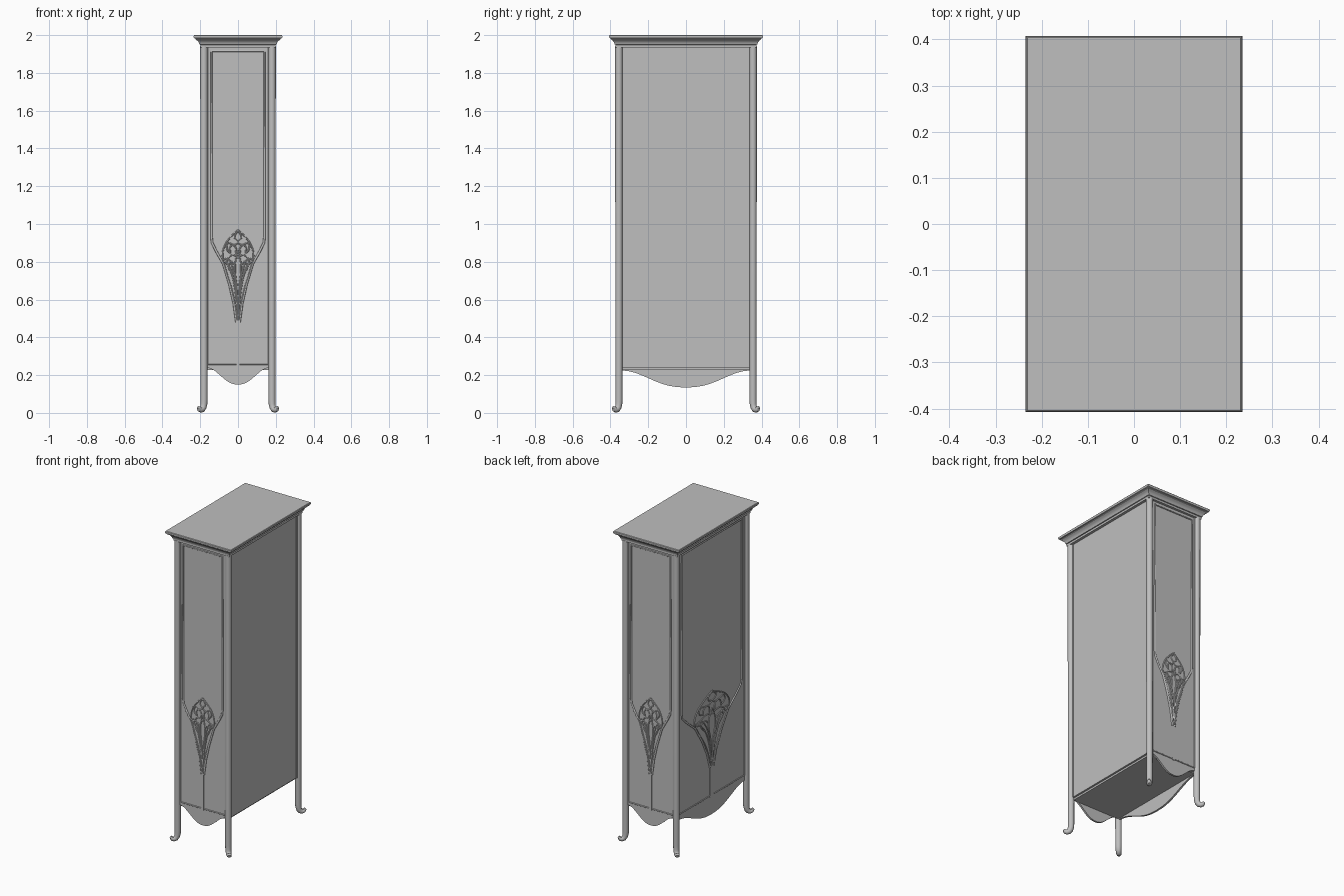
import bpy, bmesh, math
from mathutils import Matrix, Vector

if "Cube" in bpy.data.objects:
    bpy.data.objects.remove(bpy.data.objects["Cube"], do_unlink=True)

grey = bpy.data.materials.new("plain grey")
grey.use_nodes = True
grey.diffuse_color = (0.52, 0.52, 0.52, 1)
grey.node_tree.nodes["Principled BSDF"].inputs["Base Color"].default_value = grey.diffuse_color

HX, HY = 0.182, 0.357        # half sizes of the cabinet body
FLOOR, TOP = 0.24, 1.945     # body bottom and top


def finish(obj, smooth=True):
    obj.data.materials.clear()
    obj.data.materials.append(grey)
    bpy.ops.object.select_all(action="DESELECT")
    obj.select_set(True)
    bpy.context.view_layer.objects.active = obj
    if obj.type == "CURVE":
        bpy.ops.object.convert(target="MESH")
    if smooth:
        bpy.ops.object.shade_smooth_by_angle(angle=math.radians(35))
    return bpy.context.object


def mesh_object(name, bm):
    bmesh.ops.recalc_face_normals(bm, faces=bm.faces)
    mesh = bpy.data.meshes.new(name)
    bm.to_mesh(mesh)
    bm.free()
    obj = bpy.data.objects.new(name, mesh)
    bpy.context.collection.objects.link(obj)
    return finish(obj)


def box(name, low, high):
    bm = bmesh.new()
    bmesh.ops.create_cube(bm, size=1)
    low, high = Vector(low), Vector(high)
    for v in bm.verts:
        v.co = Vector((low[i] + (v.co[i] + 0.5) * (high[i] - low[i]) for i in range(3)))
    return mesh_object(name, bm)


def plate(name, outline, depth, thick, turn):
    """Flat outline in (u, z), extruded outwards by thick and turned to its side."""
    bm = bmesh.new()
    face = bm.faces.new([bm.verts.new((u, -depth, z)) for u, z in outline])
    new = bmesh.ops.extrude_face_region(bm, geom=[face])["geom"]
    bmesh.ops.translate(bm, vec=(0, -thick, 0),
                        verts=[g for g in new if isinstance(g, bmesh.types.BMVert)])
    bm.transform(turn)
    return mesh_object(name, bm)


def tubes(name, strokes, radius, turn=Matrix(), curved=True):
    """Round strokes; each is (points, radius factors or None, closed)."""
    data = bpy.data.curves.new(name, "CURVE")
    data.dimensions = "3D"
    data.bevel_depth = radius
    data.bevel_resolution = 2 if curved else 4
    data.resolution_u = 6
    data.use_fill_caps = True
    for points, factors, closed in strokes:
        spline = data.splines.new("BEZIER" if curved else "POLY")
        items = spline.bezier_points if curved else spline.points
        items.add(len(points) - 1)
        for i, (item, p) in enumerate(zip(items, points)):
            p = turn @ Vector(p)
            item.co = p if curved else (*p, 1)
            item.radius = factors[i] if factors else 1
            if curved:
                item.handle_left_type = item.handle_right_type = "AUTO"
        spline.use_cyclic_u = closed
    obj = bpy.data.objects.new(name, data)
    bpy.context.collection.objects.link(obj)
    return finish(obj)


# Cabinet body and the bottom rim
box("body", (-HX, -HY, FLOOR), (HX, HY, TOP))
box("bottom_rim", (-HX + 0.012, -HY + 0.012, FLOOR - 0.012), (HX - 0.012, HY - 0.012, FLOOR))

# Moulded cornice: stacked rectangles, as (overhang, height)
bm = bmesh.new()
rings = []
for out, z in [(0, 1.935), (0, 1.948), (0.005, 1.95), (0.008, 1.96), (0.015, 1.97),
               (0.026, 1.977), (0.026, 1.981), (0.033, 1.984), (0.036, 1.99),
               (0.035, 1.997), (0.032, 2.0)]:
    x, y = 0.199 + out, 0.372 + out
    rings.append([bm.verts.new((sx * x, sy * y, z))
                  for sx, sy in ((-1, -1), (1, -1), (1, 1), (-1, 1))])
for a, b in zip(rings, rings[1:]):
    for i in range(4):
        j = (i + 1) % 4
        bm.faces.new((a[i], a[j], b[j], b[i]))
bm.faces.new(rings[0])
bm.faces.new(rings[-1])
mesh_object("cornice", bm)

# Round legs, ending in feet that curl outwards on the diagonal
FOOT = [(0, 1.94, 1), (0, 0.07, 0.95), (0.001, 0.045, 0.9), (0.005, 0.03, 0.85),
        (0.013, 0.019, 0.8), (0.023, 0.016, 0.75), (0.032, 0.019, 0.7),
        (0.036, 0.026, 0.6), (0.033, 0.032, 0.45)]
for sx, side in ((-1, "right"), (1, "left")):
    for sy, end in ((-1, "front"), (1, "back")):
        path = [(sx * (0.18 + d * 0.71), sy * (0.355 + d * 0.71), z) for d, z, r in FOOT]
        tubes(f"{end}_{side}_leg", [(path, [r for d, z, r in FOOT], False)], 0.02, curved=False)

# Carved strokes on one half of a decorated side, in (u, z)
BEAD = [(0.008, 0.48), (0.022, 0.58), (0.045, 0.68), (0.078, 0.79), (0.115, 0.855), (0.137, 0.9)]
ARCH = [(0.005, 0.5), (0.03, 0.64), (0.066, 0.76), (0.082, 0.83), (0.068, 0.89), (0.035, 0.935), (0, 0.968)]
HALF_STROKES = [
    [(0.003, 0.49), (0.012, 0.66), (0.03, 0.77), (0.055, 0.815), (0.08, 0.81)],
    [(0.002, 0.52), (0.006, 0.66), (0.016, 0.77), (0.008, 0.83), (0, 0.86)],
    [(0.005, 0.56), (0.024, 0.7), (0.045, 0.77), (0.07, 0.8)],
    [(0, 0.82), (0.025, 0.835), (0.05, 0.822), (0.062, 0.79)],
    [(0.012, 0.84), (0.015, 0.88), (0.036, 0.885), (0.042, 0.845)],
    [(0.042, 0.845), (0.06, 0.87), (0.055, 0.905)],
    [(0, 0.905), (0.018, 0.93), (0, 0.965)],
    [(0, 0.905), (0.014, 0.89), (0.05, 0.9)],
    [(0.018, 0.78), (0.035, 0.8), (0.05, 0.785), (0.03, 0.73)],
]


def decorate(side, angle, depth, scale, drop, half, apron):
    turn = Matrix.Rotation(angle, 4, "Z")

    def flat(points, s=1, lift=0.0):
        return [(s * u * scale, -depth - lift, z - drop) for u, z in points]

    # Apron with a wavy lower edge
    edge = [(half, FLOOR + 0.01)] + apron
    outline = edge + [(-u, z) for u, z in reversed(edge) if u > 0]
    plate(f"{side}_apron", outline, depth - 0.012, 0.012, turn)

    # Stem below the flower and the plate behind it
    w = 0.009 * scale
    plate(f"{side}_stem", [(-w, 0.25), (w, 0.25), (w, 0.5), (-w, 0.5)], depth, 0.004, turn)
    back = [(u * scale, z - drop) for u, z in ARCH]
    plate(f"{side}_flower_back", back + [(-u, z) for u, z in reversed(back[:-1])],
          depth, 0.003, turn)

    # Frame bead around the upper panel
    top = [(0.14, 0.93), (0.14, 1.3 + drop), (0.14, 1.915 + drop)]
    right = flat(BEAD + top)
    left = flat(BEAD + top, -1)
    tubes(f"{side}_panel_bead", [(right + left[::-1], None, False)], 0.006, turn, curved=False)

    # Thin beads beside the legs, and along the bottom on both sides of the stem
    thin = []
    for s in (-1, 1):
        e = s * (half - 0.004)
        thin.append(([(s * w, -depth, 0.258), (e, -depth, 0.258)], None, False))
        thin.append(([(e, -depth, 0.258), (e, -depth, TOP - 0.01)], None, False))
    tubes(f"{side}_edge_beads", thin, 0.004, turn, curved=False)

    # Flower carving
    strokes = [(flat(h, s, 0.003), None, False)
               for h in [ARCH] + HALF_STROKES for s in (-1, 1)]
    tubes(f"{side}_flower_carving", strokes, 0.0042, turn)


def wave(half, high, low, sharp):
    """Half of a bell-shaped apron edge, from the leg to its twin."""
    points = []
    for i in range(17):
        t = 1 - i / 16
        points.append((half * t, low + (high - low) * (0.5 - 0.5 * math.cos(math.pi * t ** sharp))))
    return points


narrow = wave(0.163, 0.238, 0.15, 1.15)
decorate("front", 0, HY, 1, 0, 0.163, narrow)
decorate("back", math.pi, HY, 1, 0, 0.163, narrow)
decorate("right", -math.pi / 2, HX, 2.17, 0.04, 0.338, wave(0.338, 0.224, 0.135, 1.2))

# Plain left side, framed by thin edge strips
for s, name in ((-1, "front"), (1, "back")):
    box(f"left_{name}_strip", (HX, s * 0.333 - 0.004, FLOOR), (HX + 0.004, s * 0.333 + 0.004, TOP))
